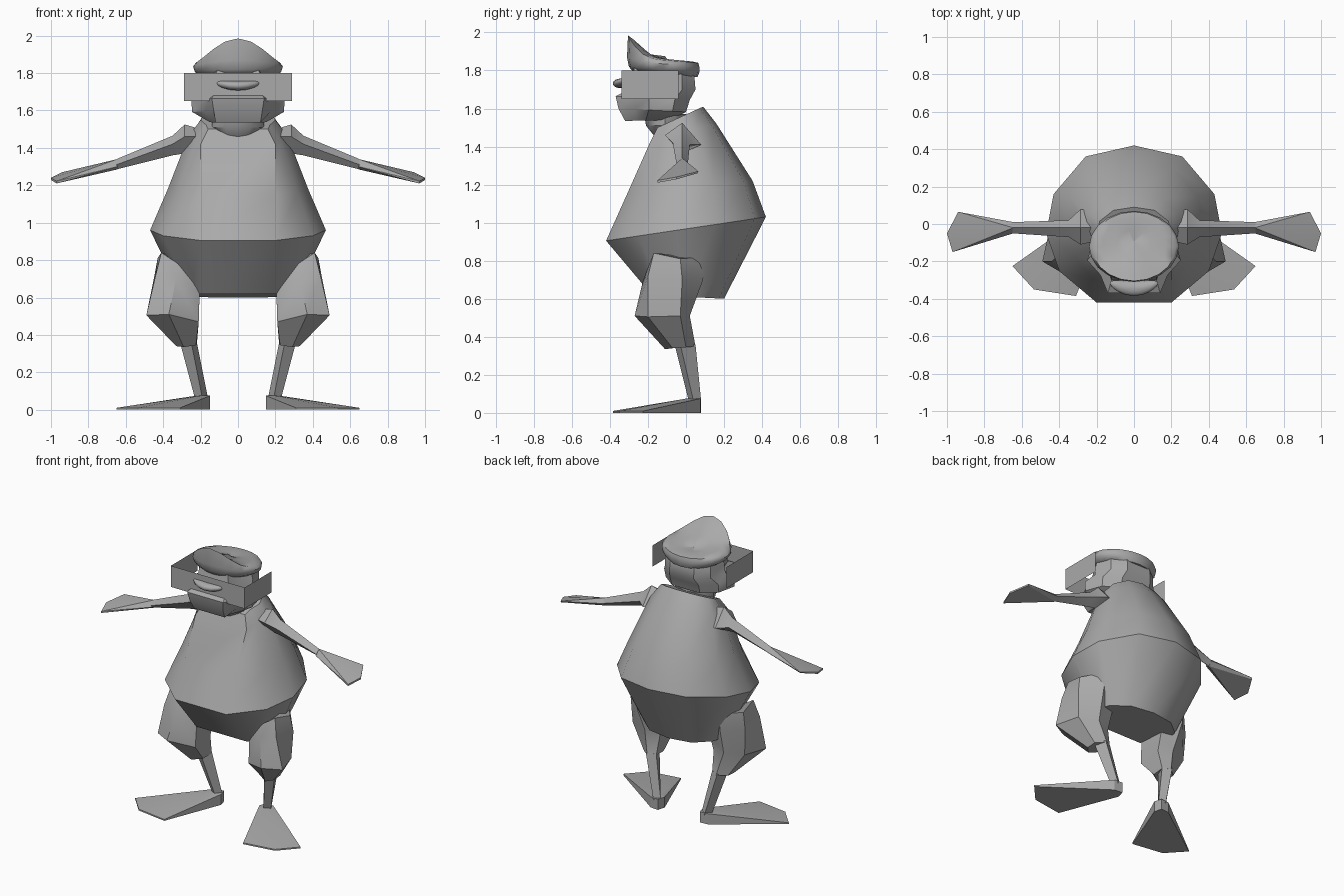
import bpy, bmesh, math

grey = bpy.data.materials.new("plain grey")
grey.diffuse_color = (0.4, 0.4, 0.4, 1)


def finish(name, bm, angle=35):
    """Turn a bmesh into a shaded object."""
    if angle is not None:
        bmesh.ops.recalc_face_normals(bm, faces=bm.faces)
    me = bpy.data.meshes.new(name)
    bm.to_mesh(me)
    bm.free()
    me.materials.append(grey)
    if angle:
        me.polygons.foreach_set("use_smooth", [True] * len(me.polygons))
        me.set_sharp_from_angle(angle=math.radians(angle))
    ob = bpy.data.objects.new(name, me)
    bpy.context.collection.objects.link(ob)
    return ob


def loft(name, rings, angle=35, side=1):
    """Skin closed rings of equal point count and cap both ends."""
    bm = bmesh.new()
    rows = [[bm.verts.new((side * x, y, z)) for x, y, z in r] for r in rings]
    n = len(rows[0])
    for a, b in zip(rows, rows[1:]):
        for i in range(n):
            j = (i + 1) % n
            bm.faces.new((a[i], a[j], b[j], b[i]))
    bm.faces.new(rows[0])
    bm.faces.new(rows[-1])
    return finish(name, bm, angle)


def hull(name, pts, side=1):
    """Flat-faced convex solid around a few points."""
    bm = bmesh.new()
    for x, y, z in pts:
        bm.verts.new((side * x, y, z))
    res = bmesh.ops.convex_hull(bm, input=bm.verts)
    loose = [v for v in bm.verts if not v.link_faces]
    bmesh.ops.delete(bm, geom=loose, context='VERTS')
    bmesh.ops.dissolve_limit(bm, angle_limit=0.02, verts=bm.verts, edges=bm.edges)
    return finish(name, bm, 10)


# Pear-shaped body: rings as (half width, front half width, y front, y back, z front, z back)
def body_ring(w, fw, yf, yb, zf, zb):
    half = [(fw, 0), (max(0.85 * w, fw), 0.2), (w, 0.44), (0.915 * w, 0.69), (0.55 * w, 0.93)]
    pts = half + [(0, 1)] + [(-x, t) for x, t in reversed(half)]
    return [(x, yf + t * (yb - yf), zf + t * (zb - zf)) for x, t in pts]


loft("body", [body_ring(*r) for r in (
    (0.30, 0.20, -0.18, 0.20, 0.62, 0.60),
    (0.47, 0.20, -0.42, 0.42, 0.905, 1.03),
    (0.375, 0.20, -0.31, 0.35, 1.15, 1.22),
    (0.265, 0.20, -0.19, 0.16, 1.42, 1.52),
    (0.20, 0.16, -0.15, 0.09, 1.50, 1.61))], 38)


# Neck
def ellipse(rx, ry, cy, z, n=12, slope=0):
    return [(rx * math.cos(a), cy + ry * math.sin(a), z + slope * math.sin(a))
            for a in (2 * math.pi * i / n for i in range(n))]


loft("neck", [ellipse(0.10, 0.08, -0.09, 1.46), ellipse(0.14, 0.10, -0.11, 1.51),
              ellipse(0.14, 0.11, -0.11, 1.57)])


# Head with a wide, blunt jaw
def head_ring(w, fw, yf, yb, z, dz=0):
    half = [(fw, yf), (max(fw, 0.72 * w), yf + 0.25 * (yb - yf)), (w, yf + 0.45 * (yb - yf)),
            (0.85 * w, yf + 0.8 * (yb - yf)), (0.45 * w, yb)]
    return [(x, y, z + dz * (y - yf)) for x, y in half + [(-x, y) for x, y in reversed(half)]]


loft("head", [head_ring(*r) for r in (
    (0.15, 0.12, -0.32, -0.08, 1.535, 0.02),
    (0.245, 0.13, -0.355, 0.0, 1.60, -0.05),
    (0.25, 0.14, -0.37, 0.02, 1.665, -0.05),
    (0.21, 0.12, -0.30, 0.05, 1.70),
    (0.21, 0.12, -0.28, 0.045, 1.76),
    (0.19, 0.11, -0.27, 0.03, 1.83))])

# Open-backed visor made from three thin sheets
bm = bmesh.new()
line = [(-0.29, -0.04), (-0.29, -0.34), (0.29, -0.34), (0.29, -0.04)]
low = [bm.verts.new((x, y, 1.65)) for x, y in line]
top = [bm.verts.new((x, y, 1.80)) for x, y in line]
for i in range(3):
    bm.faces.new((low[i], low[i + 1], top[i + 1], top[i]))
finish("visor", bm, None)

# Curved bar poking through the visor
bm = bmesh.new()
bmesh.ops.create_uvsphere(bm, u_segments=16, v_segments=8, radius=1)
for v in bm.verts:
    x, y, z = v.co
    v.co = (0.13 * x, -0.345 + 0.04 * y + 0.03 * x * x, 1.732 + 0.025 * z + 0.018 * x * x)
finish("nose_bar", bm, 60)


# Soft cap whose front edge sweeps up to a peak
def cap_ring(rx, ry, cy, z, lift, n=20):
    out = []
    for i in range(n):
        a = 2 * math.pi * i / n
        f = max(0, -math.sin(a)) ** 3
        out.append((rx * math.cos(a), cy + ry * math.sin(a), z + lift * f - 0.015 * math.sin(a)))
    return out


loft("cap", [cap_ring(*r) for r in (
    (0.19, 0.17, -0.11, 1.78, 0.0),
    (0.23, 0.185, -0.115, 1.805, 0.0),
    (0.24, 0.19, -0.12, 1.835, 0.02),
    (0.225, 0.185, -0.12, 1.855, 0.115),
    (0.17, 0.155, -0.12, 1.862, 0.085),
    (0.09, 0.08, -0.11, 1.86, 0.01),
    (0.01, 0.01, -0.10, 1.86, 0.0))], 50)


for label, s in (("right", 1), ("left", -1)):
    # Arm: diamond sections along x, given as (y, z) pairs
    arm = [(0.20, ((-0.02, 1.50), (0.06, 1.42), (-0.03, 1.37), (-0.09, 1.46))),
           (0.285, ((-0.02, 1.525), (0.08, 1.41), (-0.03, 1.37), (-0.11, 1.46))),
           (0.35, ((-0.02, 1.465), (0.02, 1.41), (-0.03, 1.36), (-0.07, 1.42))),
           (0.65, ((-0.02, 1.34), (0.01, 1.31), (-0.02, 1.285), (-0.05, 1.31)))]
    loft(label + "_arm", [[(x, y, z) for y, z in sec] for x, sec in arm], 35, s)

    # Flat fan-shaped hand
    hull(label + "_hand", [
        (0.645, -0.02, 1.34), (0.645, 0.01, 1.31), (0.645, -0.02, 1.285), (0.645, -0.05, 1.30),
        (0.94, 0.065, 1.27), (0.94, 0.06, 1.26), (1.0, -0.05, 1.24), (1.0, -0.05, 1.228),
        (0.97, -0.15, 1.222), (0.97, -0.15, 1.21)], s)

    # Baggy trouser leg
    loft(label + "_thigh", [
        [(0.43, -0.03, 0.81), (0.41, -0.17, 0.84), (0.32, -0.19, 0.78),
         (0.21, -0.15, 0.68), (0.21, 0.04, 0.68), (0.33, 0.10, 0.82)],
        [(0.45, -0.02, 0.70), (0.44, -0.20, 0.72), (0.33, -0.225, 0.70),
         (0.205, -0.17, 0.64), (0.205, 0.03, 0.62), (0.33, 0.09, 0.70)],
        [(0.44, -0.03, 0.51), (0.49, -0.20, 0.505), (0.37, -0.27, 0.51),
         (0.21, -0.18, 0.47), (0.21, -0.01, 0.49), (0.31, 0.02, 0.51)],
        [(0.33, 0.0, 0.345), (0.33, -0.07, 0.34), (0.29, -0.11, 0.335),
         (0.225, -0.07, 0.345), (0.22, 0.02, 0.35), (0.27, 0.05, 0.35)]], 38, s)

    # Shin
    loft(label + "_shin", [
        [(0.31, -0.03, 0.36), (0.25, -0.06, 0.36), (0.22, 0.02, 0.36), (0.28, 0.05, 0.36)],
        [(0.23, 0.04, 0.06), (0.19, 0.015, 0.06), (0.16, 0.055, 0.06), (0.20, 0.08, 0.06)]], 35, s)

    # Splayed wedge foot
    heel = [(0.15, 0.025), (0.165, 0.08), (0.225, 0.075), (0.20, 0.0)]
    toes = [(0.65, -0.225), (0.535, -0.35), (0.31, -0.385)]
    hull(label + "_foot",
         [(x, y, z) for x, y in heel for z in (0, 0.075)] +
         [(x, y, z) for x, y in toes for z in (0, 0.01)], s)
